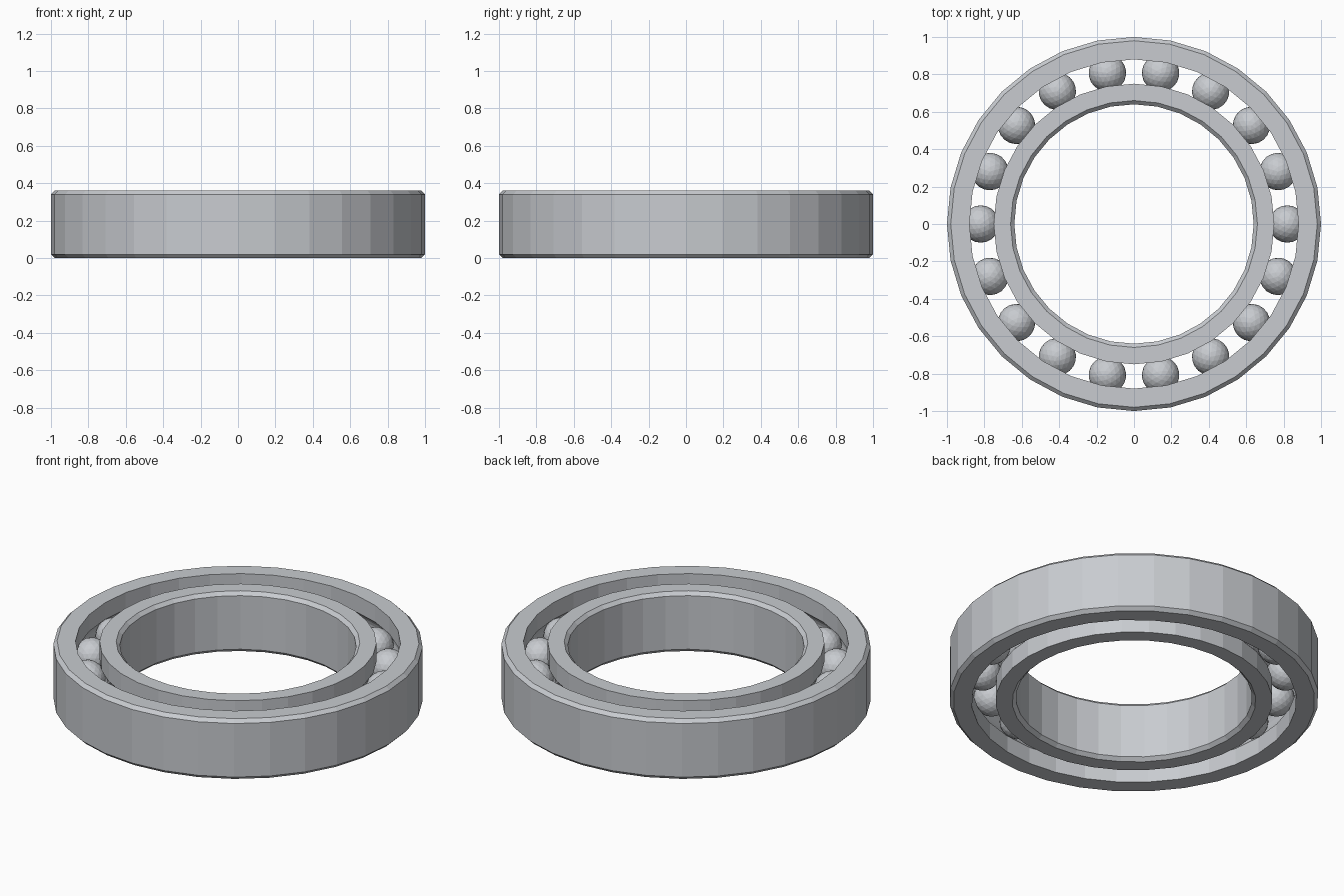
import bpy
import bmesh
from math import asin, cos, sin, pi, radians
from mathutils import Matrix

HEIGHT = 0.36
MID = HEIGHT / 2
CHAMFER = 0.02
SIDES = 32
BALLS = 18
BALL_RADIUS = 0.1
TRACK_RADIUS = 0.82   # circle the ball centres lie on

old = bpy.data.objects.get("Cube")
if old:
    bpy.data.objects.remove(old, do_unlink=True)

steel = bpy.data.materials.new("light_steel")
steel.use_nodes = True
colour = (0.58, 0.60, 0.63, 1)
steel.diffuse_color = colour
steel.node_tree.nodes["Principled BSDF"].inputs["Base Color"].default_value = colour


def finish(name, bm):
    mesh = bpy.data.meshes.new(name)
    bm.to_mesh(mesh)
    bm.free()
    mesh.materials.append(steel)
    obj = bpy.data.objects.new(name, mesh)
    bpy.context.collection.objects.link(obj)
    return obj


def bearing_ring(name, plain_wall, race_wall):
    """Revolve a section: chamfered plain wall, and a wall with a ball groove."""
    side = 1 if plain_wall > race_wall else -1
    section = [
        (race_wall, 0),
        (plain_wall - side * CHAMFER, 0),
        (plain_wall, CHAMFER),
        (plain_wall, HEIGHT - CHAMFER),
        (plain_wall - side * CHAMFER, HEIGHT),
        (race_wall, HEIGHT),
    ]
    # Groove arc, from its upper lip to its lower lip
    lip = pi / 2 - asin(abs(race_wall - TRACK_RADIUS) / BALL_RADIUS)
    steps = 8
    for i in range(steps + 1):
        a = lip * (1 - 2 * i / steps)
        section.append((TRACK_RADIUS + side * BALL_RADIUS * cos(a),
                        MID + BALL_RADIUS * sin(a)))

    bm = bmesh.new()
    loops = []
    for k in range(SIDES):
        t = 2 * pi * k / SIDES
        loops.append([bm.verts.new((r * cos(t), r * sin(t), z)) for r, z in section])
    n = len(section)
    for k in range(SIDES):
        a, b = loops[k], loops[(k + 1) % SIDES]
        for i in range(n):
            j = (i + 1) % n
            bm.faces.new((a[i], b[i], b[j], a[j]))
    bmesh.ops.recalc_face_normals(bm, faces=bm.faces)
    return finish(name, bm)


# Inner and outer races
bearing_ring("outer_ring", 1.0, 0.88)
bearing_ring("inner_ring", 0.64, 0.75)

# Balls share one faceted mesh
bm = bmesh.new()
bmesh.ops.create_icosphere(bm, subdivisions=3, radius=BALL_RADIUS)
first = finish("ball_1", bm)
for k in range(BALLS):
    ball = first
    if k:
        ball = bpy.data.objects.new(f"ball_{k + 1}", first.data)
        bpy.context.collection.objects.link(ball)
    turn = Matrix.Rotation(radians(360 / BALLS * k), 4, 'Z')
    ball.matrix_world = turn @ Matrix.Translation((TRACK_RADIUS, 0, MID))
